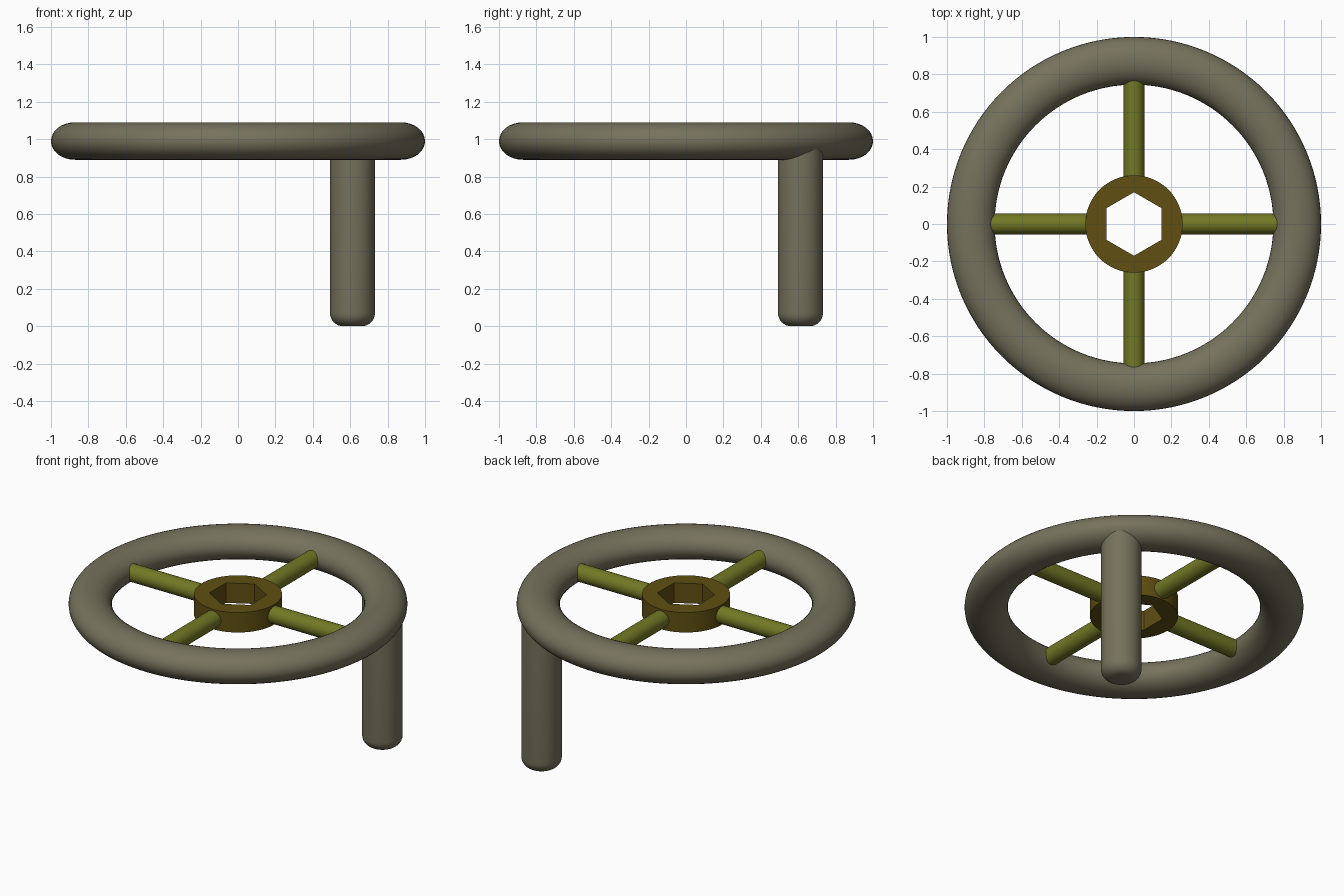
import bpy
import bmesh
from math import cos, sin, pi, radians

cube = bpy.data.objects.get("Cube")
if cube:
    bpy.data.objects.remove(cube)

MID = 0.99  # height of the wheel's middle plane


def material(name, rgb):
    m = bpy.data.materials.new(name)
    m.use_nodes = True
    m.diffuse_color = (*rgb, 1)
    bsdf = next(n for n in m.node_tree.nodes if n.type == "BSDF_PRINCIPLED")
    bsdf.inputs["Base Color"].default_value = (*rgb, 1)
    return m


grey = material("olive grey", (0.18, 0.167, 0.107))
green = material("olive green", (0.17, 0.19, 0.018))
brown = material("dark ochre", (0.115, 0.077, 0.006))


def finish(obj, mat):
    obj.data.materials.append(mat)
    bpy.ops.object.select_all(action="DESELECT")
    obj.select_set(True)
    bpy.context.view_layer.objects.active = obj
    bpy.ops.object.shade_smooth_by_angle(angle=radians(30))


def revolve(name, profile, mat, steps, closed=True, centre=(0, 0, 0)):
    """Sweep profile(angle) -> [(radius, z)] around z; open profiles get end caps."""
    bm = bmesh.new()
    rings = []
    for i in range(steps):
        a = 2 * pi * i / steps
        rings.append([bm.verts.new((r * cos(a), r * sin(a), z)) for r, z in profile(a)])
    n = len(rings[0])
    for i in range(steps):
        p, q = rings[i], rings[(i + 1) % steps]
        for j in range(n if closed else n - 1):
            k = (j + 1) % n
            bm.faces.new((p[j], q[j], q[k], p[k]))
    if not closed:
        bm.faces.new([r[0] for r in rings])
        bm.faces.new([r[-1] for r in rings])
    bmesh.ops.recalc_face_normals(bm, faces=bm.faces)
    mesh = bpy.data.meshes.new(name)
    bm.to_mesh(mesh)
    bm.free()
    obj = bpy.data.objects.new(name, mesh)
    obj.location = centre
    bpy.context.collection.objects.link(obj)
    finish(obj, mat)
    return obj


# Rim with an oval section
oval = [(0.8725 + 0.1275 * cos(t * pi / 16), 0.1 * sin(t * pi / 16)) for t in range(32)]
revolve("rim", lambda a: oval, grey, 128, centre=(0, 0, MID))

# Handle hanging below the rim, with a rounded lower end
FILLET = 0.07
grip = [(0.05 + FILLET * sin(t * pi / 16), FILLET * (1 - cos(t * pi / 16))) for t in range(9)]
grip.append((0.12, MID))
revolve("handle", lambda a: grip, grey, 48, closed=False, centre=(0.612, 0.612, 0))


# Hub with a hexagonal through hole
def hub_section(a):
    hole = 0.147 / cos((a + pi / 6) % (pi / 3) - pi / 6)
    return [(hole, -0.065), (0.26, -0.065), (0.26, 0.065), (hole, 0.065)]


revolve("hub", hub_section, brown, 72, centre=(0, 0, MID))

# Four round spokes
for i, side in enumerate(("left", "back", "right", "front")):
    a = i * pi / 2
    bpy.ops.mesh.primitive_cylinder_add(
        vertices=32, radius=0.055, depth=0.62,
        location=(0.52 * cos(a), 0.52 * sin(a), MID), rotation=(0, pi / 2, a))
    spoke = bpy.context.object
    spoke.name = side + "_spoke"
    finish(spoke, green)
